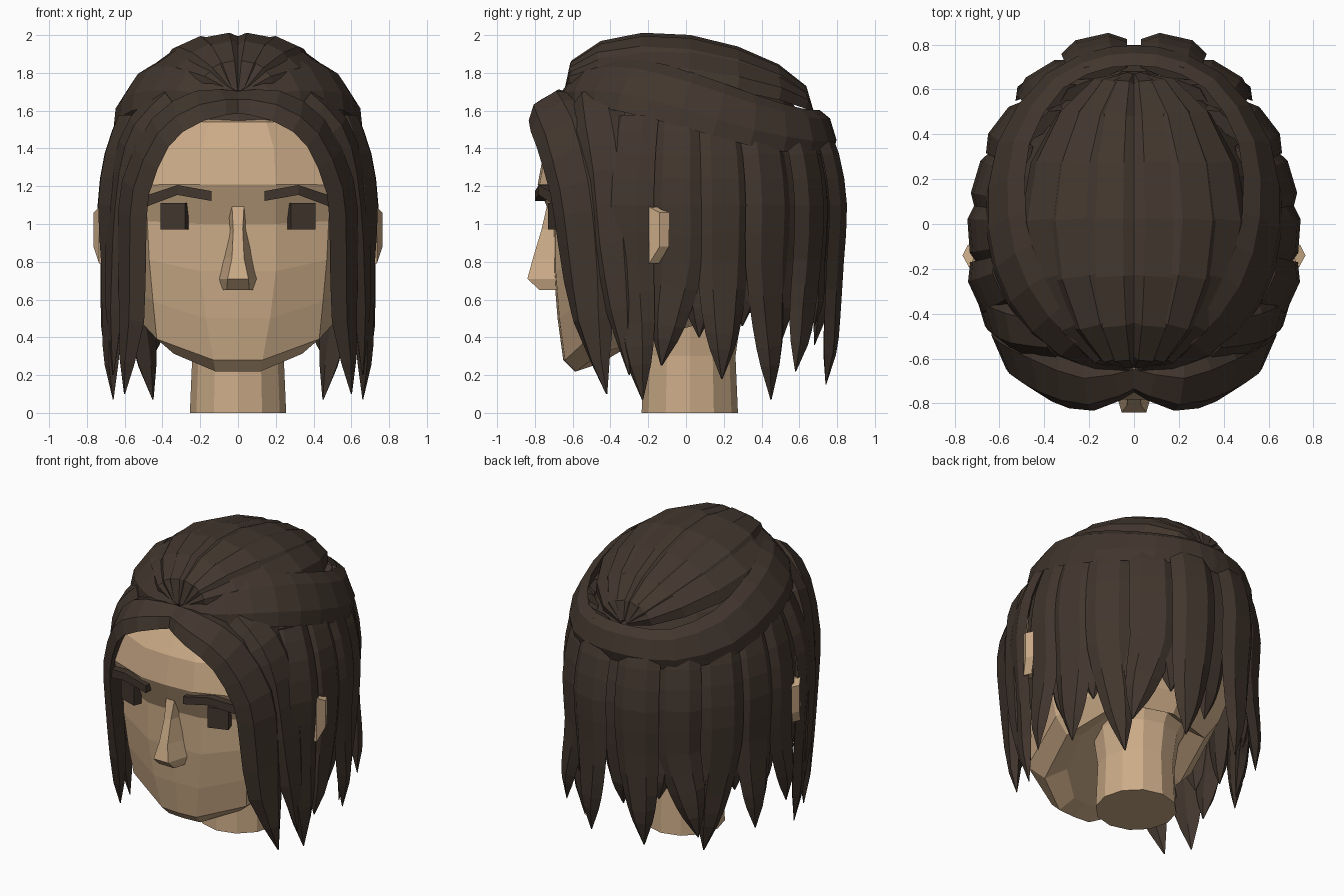
import bpy, bmesh, math
from mathutils import Vector

if "Cube" in bpy.data.objects:
    bpy.data.objects.remove(bpy.data.objects["Cube"])


def material(name, rgb):
    m = bpy.data.materials.new(name)
    m.diffuse_color = (*rgb, 1)
    m.use_nodes = True
    m.node_tree.nodes["Principled BSDF"].inputs["Base Color"].default_value = m.diffuse_color
    return m


SKIN = material("warm_skin", (0.60, 0.41, 0.245))
HAIR = material("dark_brown_hair", (0.054, 0.037, 0.027))


def loft(name, rings, mat, mirror=False):
    """Join closed rings of points into one solid with flat faces."""
    bm = bmesh.new()
    vs = [[bm.verts.new(p) for p in r] for r in rings]
    n = len(vs[0])
    for a, b in zip(vs, vs[1:]):
        for i in range(n):
            j = (i + 1) % n
            bm.faces.new((a[i], a[j], b[j], b[i]))
    bm.faces.new(vs[0])
    bm.faces.new(vs[-1])
    bmesh.ops.recalc_face_normals(bm, faces=bm.faces)
    me = bpy.data.meshes.new(name)
    bm.to_mesh(me)
    bm.free()
    me.materials.append(mat)
    ob = bpy.data.objects.new(name, me)
    bpy.context.collection.objects.link(ob)
    if mirror:
        ob.modifiers.new("mirror", 'MIRROR').use_mirror_merge = False
    return ob


def smooth_path(rows, steps=2):
    """Catmull-Rom through rows of equal length."""
    out = []
    for i in range(len(rows) - 1):
        p = [rows[max(0, min(len(rows) - 1, i + k))] for k in (-1, 0, 1, 2)]
        for s in range(steps):
            t = s / steps
            out.append([0.5 * (2 * b + (c - a) * t + (2 * a - 5 * b + 4 * c - d) * t * t
                               + (3 * b - a - 3 * c + d) * t ** 3)
                        for a, b, c, d in zip(*p)])
    return out + [list(rows[-1])]


def lock(name, rows, thick, centre=None, mirror=True, steps=2):
    """Flat tapered hair lock along rows of x, y, z, half width."""
    pts = smooth_path(rows, steps)
    rings = []
    for i, (x, y, z, w) in enumerate(pts):
        p = Vector((x, y, z))
        tan = Vector(pts[min(i + 1, len(pts) - 1)][:3]) - Vector(pts[max(i - 1, 0)][:3])
        tan.normalize()
        out = p - Vector(centre) if centre else Vector((x, y, 0))
        side = tan.cross(out).normalized()
        out = side.cross(tan).normalized()
        w = max(w, 0.004)
        t = thick * min(1, w / 0.08)
        rings.append([p - side * w, p - side * w * 0.5 + out * t, p + side * w * 0.5 + out * t,
                      p + side * w, p - out * t * 0.6])
    return loft(name, rings, HAIR, mirror)


def lerp(a, b, t):
    return a + (b - a) * t


# Head: front z, back z, front half width, front y, cheek x, side x, back y
rings = []
for zf, zb, wf, yf, wc, hw, yb in (
        (0.26, 0.58, 0.10, -0.47, 0.26, 0.34, 0.30),
        (0.22, 0.53, 0.12, -0.59, 0.34, 0.46, 0.38),
        (0.28, 0.65, 0.13, -0.65, 0.43, 0.55, 0.46),
        (0.50, 0.80, 0.17, -0.68, 0.45, 0.59, 0.54),
        (0.75, 0.95, 0.20, -0.70, 0.47, 0.61, 0.60),
        (1.00, 1.05, 0.20, -0.70, 0.48, 0.62, 0.64),
        (1.21, 1.20, 0.20, -0.785, 0.50, 0.62, 0.65),
        (1.40, 1.40, 0.19, -0.75, 0.45, 0.58, 0.61),
        (1.54, 1.54, 0.15, -0.66, 0.36, 0.46, 0.52),
        (1.60, 1.60, 0.10, -0.45, 0.22, 0.30, 0.35)):
    half = [(0, yf, zf), (wf, yf + 0.01, zf), (wc, yf + 0.13, lerp(zf, zb, 0.3)),
            (hw, -0.1, lerp(zf, zb, 0.65)), (hw * 0.75, yb * 0.72, zb), (0, yb, zb)]
    rings.append(half + [(-x, y, z) for x, y, z in half[4:0:-1]])
loft("head", rings, SKIN)

# Neck
loft("neck", [[(r * math.cos(a * math.tau / 12), 0.02 + r * math.sin(a * math.tau / 12), z)
               for a in range(12)] for z, r in ((0, 0.255), (0.3, 0.242), (0.5, 0.27), (0.72, 0.38))],
     SKIN)

# Nose: z, ridge half width, base half width, ridge y
loft("nose", [[(-b, -0.66, z), (-a, y, z), (a, y, z), (b, -0.66, z)] for z, a, b, y in (
    (1.10, 0.032, 0.068, -0.735), (0.97, 0.025, 0.05, -0.765), (0.82, 0.032, 0.085, -0.81),
    (0.71, 0.055, 0.108, -0.84), (0.65, 0.06, 0.085, -0.775))], SKIN)

# Ears: swept outward and back
loft("ear", [[(x, y, lo), (x, y, hi), (x - 0.025, y + 0.05, hi), (x - 0.025, y + 0.05, lo)]
             for x, y, lo, hi in ((0.60, -0.22, 0.80, 1.05), (0.735, -0.195, 0.79, 1.09),
                                  (0.765, -0.14, 0.88, 1.06))], SKIN, True)

# Eyes: slightly turned blocks
c, s = math.cos(0.33), math.sin(0.33)
loft("eye", [[(0.335 + u * c - v * s, -0.68 + u * s + v * c, z)
              for u, v in ((-0.068, -0.03), (0.068, -0.03), (0.068, 0.03), (-0.068, 0.03))]
             for z in (0.972, 1.112)], HAIR, True)

# Eyebrows
loft("eyebrow", [[(x, y, z - h), (x, y, z + h), (x, y + 0.08, z + h), (x, y + 0.08, z - h)]
                 for x, y, z, h in ((0.14, -0.80, 1.148, 0.026), (0.32, -0.78, 1.18, 0.026),
                                    (0.49, -0.68, 1.12, 0.03))], HAIR, True)

# Scalp: hair coloured dome under the locks
loft("scalp_hair", [[(0.61 * math.cos(e) * math.cos(a * math.tau / 16),
                      -0.01 + 0.69 * math.cos(e) * math.sin(a * math.tau / 16),
                      1.30 + 0.62 * math.sin(e)) for a in range(16)]
                    for e in (0, 0.3, 0.6, 0.9, 1.2, 1.45)], HAIR)

# Crown: ribs gathered at the front and the back
for k, (cx, top, w) in enumerate(((0.10, 1.955, 0.125), (0.25, 1.925, 0.12),
                                  (0.375, 1.84, 0.12))):
    rows = []
    for i in range(9):
        t = 0.5 - 0.5 * math.cos(math.pi * i / 8)
        f = math.sin(math.pi * t ** 0.82) ** 0.5 if 0 < i < 8 else 0
        g = math.sin(math.pi * t) ** 0.5 if 0 < i < 8 else 0
        rows.append((cx * g + 0.015, lerp(-0.63, 0.66, t),
                     lerp(1.70, 1.60, t) + (top - 1.658) * f, w * g + 0.025))
    lock(f"crown_lock_{k + 1}", rows, 0.045, (0, 0.03, 1.3), steps=1)

# Band: hair swept round to the back
lock("swept_band", [(0.03, -0.64, 1.67, 0.06), (0.28, -0.53, 1.74, 0.14), (0.48, -0.30, 1.735, 0.17),
                    (0.57, 0.0, 1.66, 0.17), (0.54, 0.35, 1.55, 0.155), (0.35, 0.63, 1.49, 0.13),
                    (0.1, 0.735, 1.49, 0.12), (-0.08, 0.735, 1.49, 0.12)], 0.04, (0, 0.05, 1.28))

# Front locks framing the face
lock("front_lock", [(0.0, -0.66, 1.63, 0.09), (0.20, -0.715, 1.62, 0.14), (0.395, -0.65, 1.49, 0.165),
                    (0.53, -0.57, 1.20, 0.165), (0.55, -0.53, 0.90, 0.16), (0.55, -0.49, 0.50, 0.12),
                    (0.60, -0.42, 0.10, 0.0)], 0.06, (0, -0.3, 1.0))

# Temple locks filling in behind the front locks
lock("temple_lock", [(0.36, -0.48, 1.68, 0.12), (0.52, -0.45, 1.52, 0.14), (0.60, -0.41, 1.28, 0.14),
                     (0.635, -0.38, 0.9, 0.13), (0.64, -0.34, 0.55, 0.09),
                     (0.66, -0.30, 0.20, 0.0)], 0.05, (0, -0.2, 1.0))


def hanging_lock(name, x, y, tip, w, scale=1.0, mirror=True):
    """Lock that leaves the band, bulges and tapers to a point."""
    tx, ty, tz = tip
    rows = [(x * k * scale, y * k * scale, z, w * q)
            for k, z, q in ((0.84, 1.56, 0.85), (0.94, 1.36, 0.95), (0.99, 1.1, 1.0), (0.97, 0.8, 0.95))]
    for t, q in ((0.45, 0.75), (0.75, 0.45)):
        rows.append((lerp(x * 0.97 * scale, tx, t), lerp(y * 0.97 * scale, ty, t),
                     lerp(0.8, tz, t), w * q))
    rows.append((tx, ty, tz, 0))
    lock(name, rows, 0.045, mirror=mirror)


# Curtain: outer locks with shorter ones tucked between
curtain = [(0.675, -0.31, (0.66, -0.23, 0.07)), (0.70, -0.05, (0.67, -0.13, 0.25)),
           (0.67, 0.20, (0.66, 0.19, 0.18)), (0.575, 0.44, (0.45, 0.45, 0.07)),
           (0.40, 0.66, (0.50, 0.58, 0.22)), (0.18, 0.80, (0.20, 0.74, 0.15))]
for i, (x, y, tip) in enumerate(curtain):
    hanging_lock(f"outer_lock_{i + 1}", x, y, tip, 0.15)
    if i + 1 < len(curtain):
        mx, my = (x + curtain[i + 1][0]) / 2, (y + curtain[i + 1][1]) / 2
        hanging_lock(f"inner_lock_{i + 1}", mx, my, (mx * 0.93, my * 0.93, 0.46 - 0.06 * (i % 2)),
                     0.12, 0.95)
hanging_lock("back_centre_lock", 0.0, 0.76, (0.0, 0.68, 0.36), 0.13, mirror=False)
